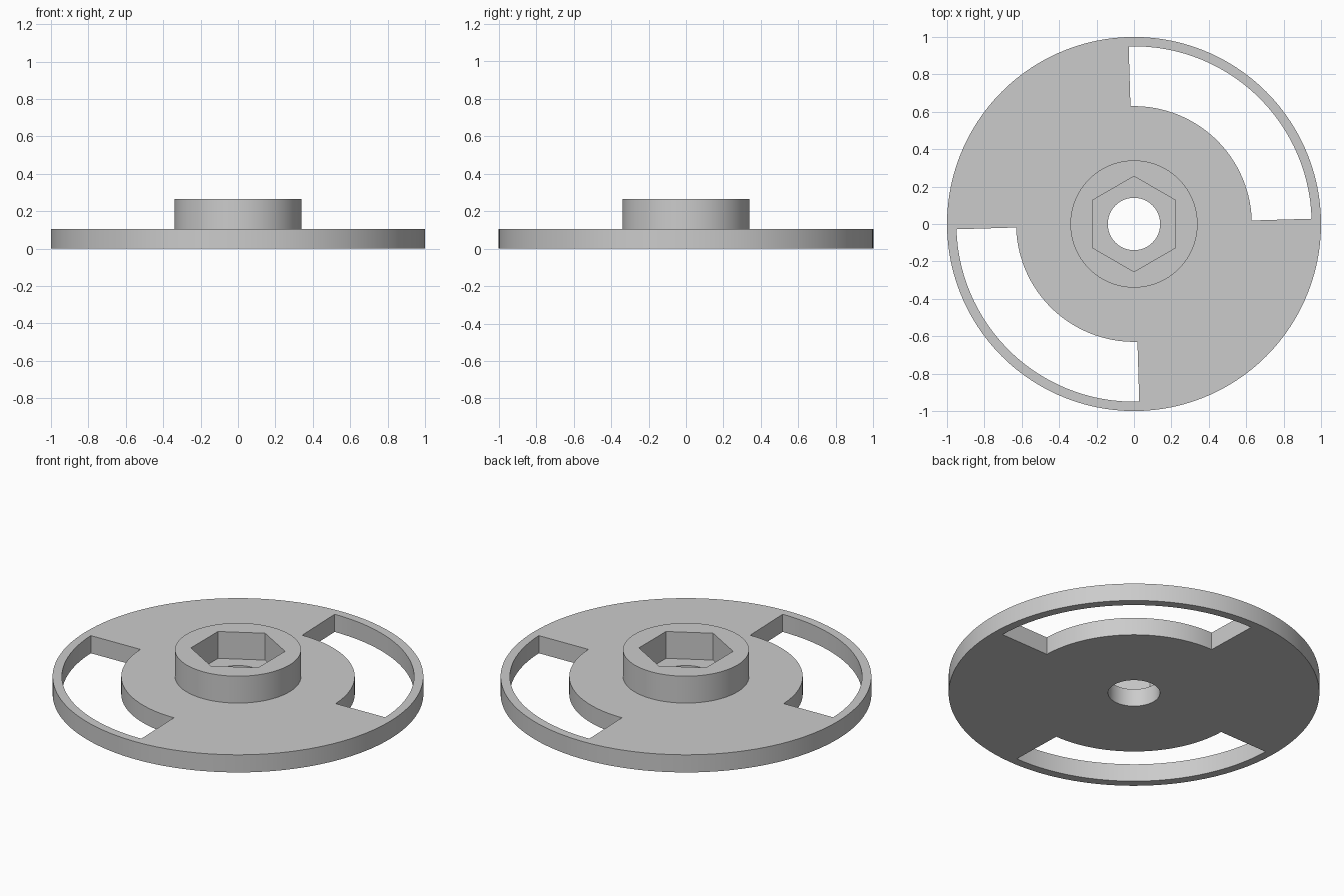
import bpy, bmesh, math
from mathutils import Vector

cube = bpy.data.objects.get("Cube")
if cube:
    bpy.data.objects.remove(cube, do_unlink=True)

DISC_TOP, HUB_TOP = 0.105, 0.265
SEGMENTS = 120

grey = bpy.data.materials.new("plain grey")
grey.use_nodes = True
colour = (0.6, 0.6, 0.6, 1)
grey.diffuse_color = colour
grey.node_tree.nodes["Principled BSDF"].inputs["Base Color"].default_value = colour


def add_object(name, bm):
    bmesh.ops.recalc_face_normals(bm, faces=bm.faces)
    mesh = bpy.data.meshes.new(name)
    bm.to_mesh(mesh)
    bm.free()
    mesh.materials.append(grey)
    obj = bpy.data.objects.new(name, mesh)
    bpy.context.collection.objects.link(obj)
    return obj


def lathe(name, profile):
    """Revolve a closed (radius, height) profile around z."""
    bm = bmesh.new()
    verts = [bm.verts.new((r, 0, z)) for r, z in profile]
    edges = [bm.edges.new((a, b)) for a, b in zip(verts, verts[1:] + verts[:1])]
    bmesh.ops.spin(bm, geom=verts + edges, cent=(0, 0, 0), axis=(0, 0, 1),
                   angle=math.tau, steps=SEGMENTS, use_merge=True)
    bmesh.ops.remove_doubles(bm, verts=bm.verts, dist=1e-5)
    return add_object(name, bm)


def prism(name, outline, bottom, top):
    """Extrude a flat outline from bottom to top."""
    bm = bmesh.new()
    face = bm.faces.new([bm.verts.new((x, y, bottom)) for x, y in outline])
    result = bmesh.ops.extrude_face_region(bm, geom=[face])
    moved = [v for v in result["geom"] if isinstance(v, bmesh.types.BMVert)]
    bmesh.ops.translate(bm, verts=moved, vec=Vector((0, 0, top - bottom)))
    return add_object(name, bm)


def arc(radius, start, end, steps):
    angles = [math.radians(start + (end - start) * i / steps) for i in range(steps + 1)]
    return [(radius * math.cos(a), radius * math.sin(a)) for a in angles]


def cut(body, cutter):
    cutter.hide_render = True
    mod = body.modifiers.new("cut", "BOOLEAN")
    mod.operation = "DIFFERENCE"
    mod.solver = "EXACT"
    mod.object = cutter
    bpy.context.view_layer.objects.active = body
    bpy.ops.object.modifier_apply(modifier=mod.name)
    bpy.data.objects.remove(cutter, do_unlink=True)


# Disc with raised hub and round bore
wheel = lathe("slotted_disc_with_hub", [
    (0.14, 0), (1, 0), (1, DISC_TOP), (0.34, DISC_TOP), (0.34, HUB_TOP), (0.14, HUB_TOP)])

# Two opposite quarter-ring slots
for start in (1.7, 181.7):
    outline = arc(0.95, start, start + 90, 30) + arc(0.63, start + 90, start, 30)
    cut(wheel, prism("slot_cutter", outline, -0.1, DISC_TOP + 0.1))

# Hexagonal nut socket down to the disc face
cut(wheel, prism("socket_cutter", arc(0.255, 30, 330, 5), DISC_TOP, HUB_TOP + 0.1))

# Smooth round walls, crisp edges
bpy.ops.object.select_all(action="DESELECT")
wheel.select_set(True)
bpy.context.view_layer.objects.active = wheel
bpy.ops.object.shade_smooth_by_angle(angle=math.radians(30))
